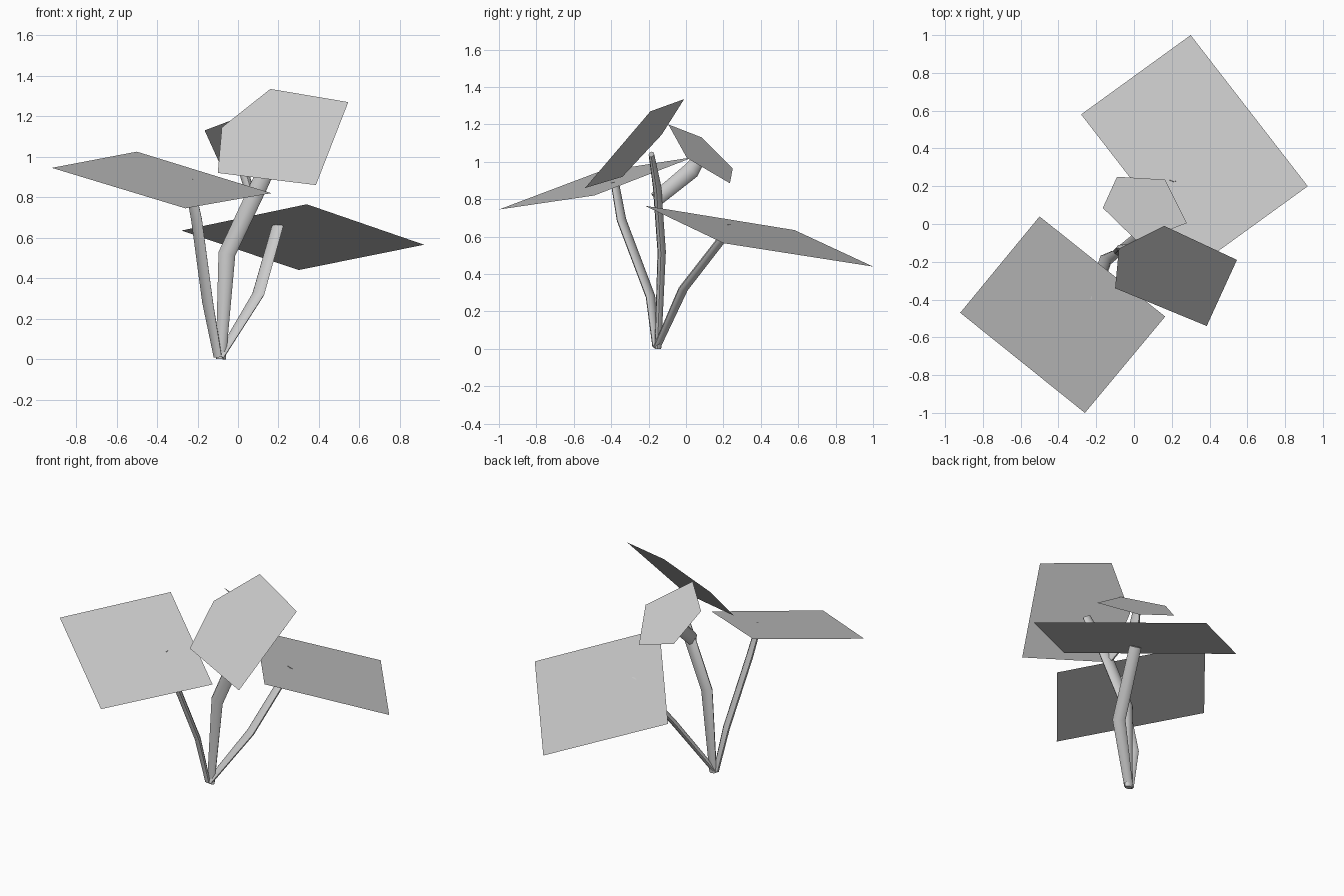
import bpy
import math
from mathutils import Vector

cube = bpy.data.objects.get("Cube")
if cube:
    bpy.data.objects.remove(cube, do_unlink=True)

SIDES = 8

grey = bpy.data.materials.new("plant_grey")
grey.use_nodes = True
colour = (0.6, 0.6, 0.6, 1)
grey.diffuse_color = colour
grey.node_tree.nodes["Principled BSDF"].inputs["Base Color"].default_value = colour


def add_mesh(name, points, faces):
    mesh = bpy.data.meshes.new(name)
    mesh.from_pydata([tuple(p) for p in points], [], faces)
    mesh.materials.append(grey)
    obj = bpy.data.objects.new(name, mesh)
    bpy.context.collection.objects.link(obj)
    return obj


def leaf(name, corners):
    """One flat leaf blade."""
    return add_mesh(name, corners, [tuple(range(len(corners)))])


def stem(name, path, wide_axis, widths, depths):
    """Bent stem with a flattened oval section and capped ends."""
    path = [Vector(p) for p in path]
    points, faces = [], []
    for i, centre in enumerate(path):
        before = path[max(i - 1, 0)]
        after = path[min(i + 1, len(path) - 1)]
        along = (after - before).normalized()
        wide = Vector(wide_axis)
        wide = (wide - along * wide.dot(along)).normalized()
        thin = along.cross(wide)
        for k in range(SIDES):
            a = math.tau * k / SIDES
            points.append(centre + wide * math.cos(a) * widths[i] / 2
                          + thin * math.sin(a) * depths[i] / 2)
    for i in range(len(path) - 1):
        for k in range(SIDES):
            n = (k + 1) % SIDES
            low, high = i * SIDES, (i + 1) * SIDES
            faces.append((low + k, low + n, high + n, high + k))
    last = (len(path) - 1) * SIDES
    faces.append(tuple(reversed(range(SIDES))))
    faces.append(tuple(range(last, last + SIDES)))
    obj = add_mesh(name, points, faces)
    bpy.ops.object.select_all(action="DESELECT")
    obj.select_set(True)
    bpy.context.view_layer.objects.active = obj
    bpy.ops.object.shade_smooth_by_angle(angle=math.radians(50))
    return obj


# Leaves: two broad four-sided blades and two five-sided blades
leaf("back_leaf", [(0.30, 1.0, 0.44), (-0.28, 0.58, 0.635),
                   (0.34, -0.22, 0.765), (0.92, 0.20, 0.565)])
leaf("front_leaf", [(-0.50, 0.04, 1.025), (-0.92, -0.47, 0.945),
                    (-0.26, -1.0, 0.745), (0.165, -0.49, 0.82)])
leaf("top_leaf", [(0.16, -0.01, 1.335), (-0.08, -0.13, 1.145),
                  (-0.10, -0.34, 0.92), (0.385, -0.54, 0.86),
                  (0.545, -0.19, 1.27)])
leaf("small_leaf", [(0.02, -0.095, 1.20), (-0.165, 0.085, 1.13),
                    (-0.09, 0.25, 0.965), (0.165, 0.235, 0.885),
                    (0.28, 0.005, 1.02)])

# Stems rising from a shared foot
stem("back_stem", [(-0.09, -0.155, 0.01), (0.10, -0.015, 0.32), (0.195, 0.245, 0.655)],
     (0.8, -0.6, 0), (0.05, 0.075, 0.07), (0.03, 0.035, 0.035))
stem("front_stem", [(-0.10, -0.16, 0.01), (-0.15, -0.19, 0.28),
                    (-0.205, -0.345, 0.69), (-0.245, -0.38, 0.888)],
     (0.75, -0.65, 0), (0.05, 0.07, 0.07, 0.06), (0.03, 0.035, 0.035, 0.03))
stem("main_stem", [(-0.085, -0.15, 0), (-0.055, -0.13, 0.52),
                   (0.11, -0.155, 0.87), (0.2, -0.185, 1.04)],
     (1, -0.1, 0), (0.05, 0.085, 0.085, 0.06), (0.035, 0.045, 0.045, 0.03))

# Side branch carrying the small leaf
stem("side_branch", [(0.065, -0.16, 0.80), (0.02, 0.03, 0.955), (0.045, 0.08, 1.03)],
     (0, -0.66, 0.75), (0.08, 0.09, 0.06), (0.045, 0.05, 0.035))
